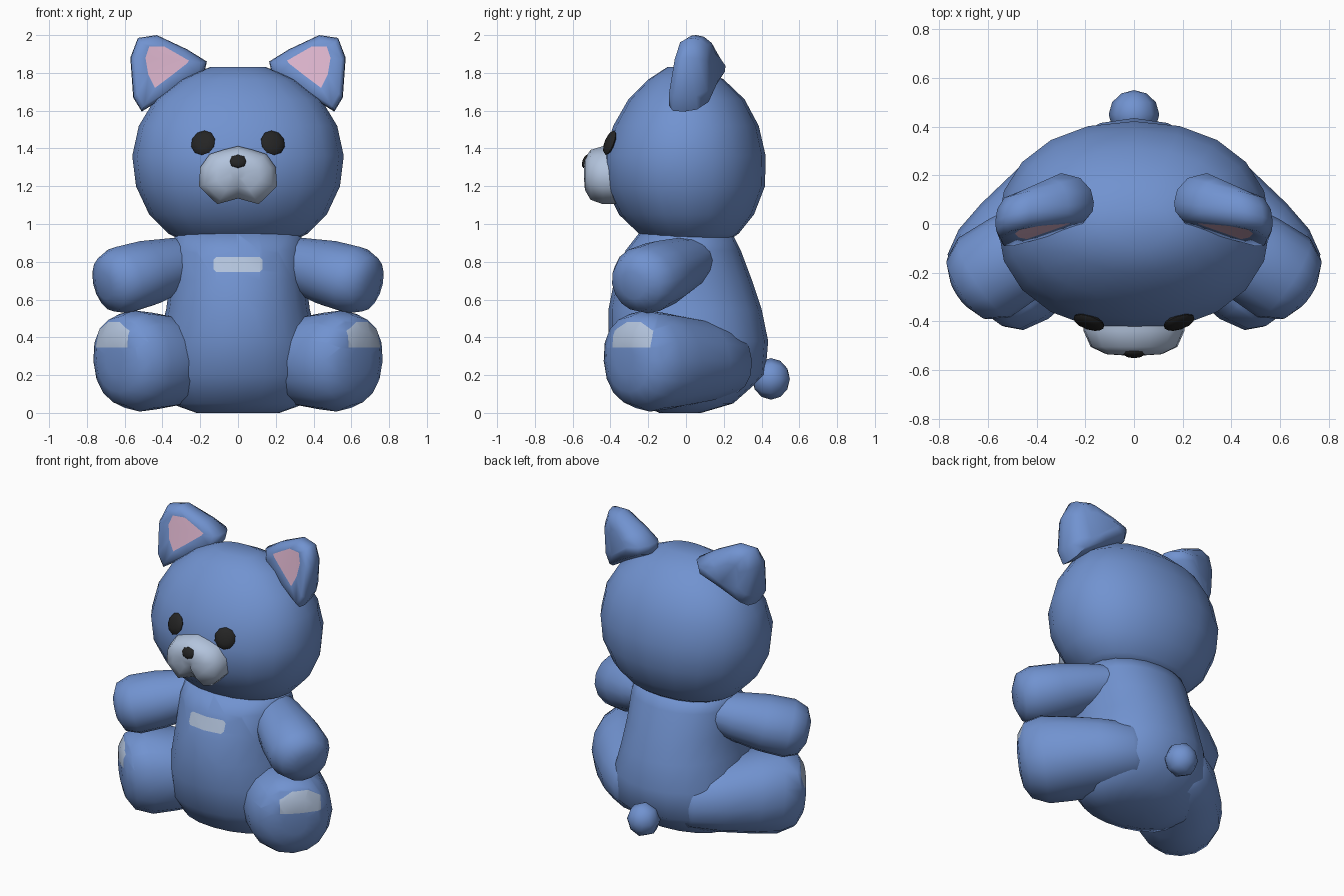
import bpy, bmesh, math
from mathutils import Vector, Matrix

if "Cube" in bpy.data.objects:
    bpy.data.objects.remove(bpy.data.objects["Cube"])


def material(name, r, g, b):
    m = bpy.data.materials.new(name)
    m.diffuse_color = (r, g, b, 1)
    m.use_nodes = True
    m.node_tree.nodes["Principled BSDF"].inputs["Base Color"].default_value = m.diffuse_color
    return m


BLUE = material("plush blue", 0.165, 0.29, 0.63)
PALE = material("pale grey blue", 0.45, 0.55, 0.72)
PINK = material("ear pink", 0.72, 0.46, 0.61)
BLACK = material("black", 0.018, 0.018, 0.018)


def finish(name, bm, mats, mirror=False, angle=75):
    bmesh.ops.recalc_face_normals(bm, faces=bm.faces)
    me = bpy.data.meshes.new(name)
    for f in bm.faces:
        f.smooth = True
    bm.to_mesh(me)
    bm.free()
    me.set_sharp_from_angle(angle=math.radians(angle))
    for m in mats:
        me.materials.append(m)
    ob = bpy.data.objects.new(name, me)
    bpy.context.collection.objects.link(ob)
    if mirror:
        ob.modifiers.new("mirror", 'MIRROR')
    return ob


def loft(rings):
    """Skin closed rings of equal length; returns bmesh and the two cap faces."""
    bm = bmesh.new()
    vs = [[bm.verts.new(p) for p in ring] for ring in rings]
    n = len(vs[0])
    for a, b in zip(vs, vs[1:]):
        for i in range(n):
            bm.faces.new((a[i], a[(i + 1) % n], b[(i + 1) % n], b[i]))
    caps = bm.faces.new(vs[0]), bm.faces.new(vs[-1])
    bmesh.ops.recalc_face_normals(bm, faces=bm.faces)
    return bm, caps


def unit_ring(n, power=2.0):
    pts = []
    for i in range(n):
        a = 2 * math.pi * i / n
        c, s = math.cos(a), math.sin(a)
        pts.append((math.copysign(abs(c) ** (2 / power), c),
                    math.copysign(abs(s) ** (2 / power), s)))
    return pts


def stack(rows, power=2.0, n=20):
    """Rows of (z, half width, front y, back y)."""
    return loft([[(rx * u, (yf + yb) / 2 + (yb - yf) / 2 * v, z)
                  for u, v in unit_ring(n, power)] for z, rx, yf, yb in rows])[0]


def limb(start, axis, rows, power=2.0, tilt=0.0, n=16):
    """Rows of (distance along axis, half width, half height)."""
    start, axis = Vector(start), Vector(axis).normalized()
    side = Vector((-axis.y, axis.x, 0)).normalized()
    up = axis.cross(side)
    return loft([[start + axis * (t + tilt * h * v) + side * w * u + up * h * v
                  for u, v in unit_ring(n, power)] for t, w, h in rows])[0]


def paint(bm, centre, facing, outline, index, reach):
    """Cut a convex outline into the nearby faces that look along 'facing', and colour it."""
    d = Vector(facing).normalized()
    u = Vector((-d.y, d.x, 0)).normalized()
    w = Vector((0, 0, 1))
    c = Vector(centre)
    pts = [c + u * x + w * z for x, z in outline]
    faces = [f for f in bm.faces if f.normal.dot(d) > 0.05
             and (f.calc_center_median() - c).length < reach]
    for p, q in zip(pts, pts[1:] + pts[:1]):
        no = (q - p).cross(d).normalized()
        if (c - p).dot(no) > 0:
            no = -no
        geom = list({v for f in faces for v in f.verts}) + \
            list({e for f in faces for e in f.edges}) + faces
        r = bmesh.ops.bisect_plane(bm, geom=geom, plane_co=p, plane_no=no, dist=1e-5)
        faces = [f for f in r["geom"] if isinstance(f, bmesh.types.BMFace)
                 and (f.calc_center_median() - p).dot(no) < 0]
    for f in faces:
        f.material_index = index


# Head
head = stack([(0.915, .30, -.19, .23), (0.95, .37, -.25, .28), (1.05, .47, -.355, .36),
              (1.2, .54, -.43, .418), (1.36, .56, -.438, .422), (1.52, .525, -.385, .385),
              (1.66, .44, -.305, .31), (1.765, .30, -.2, .2), (1.83, .15, -.1, .08)], 2.15)
finish("head", head, [BLUE])

# Body with chest patch
body = stack([(0.0, .22, -.14, .08), (0.05, .36, -.26, .25), (0.2, .43, -.37, .42),
              (0.38, .42, -.41, .435), (0.55, .38, -.41, .40), (0.70, .36, -.38, .35),
              (0.86, .355, -.32, .29), (0.95, .33, -.25, .245)], 2.1)
paint(body, (0, -.36, .785), (0, -1, 0),
      [(-.13, -.025), (-.115, -.04), (.115, -.04), (.13, -.025),
       (.13, .025), (.115, .04), (-.115, .04), (-.13, .025)], 1, .22)
finish("body", body, [BLUE, PALE])

# Arms
arm = limb((.16, .08, .83), (.5, -.33, -.14),
           [(0, .11, .10), (.2, .16, .145), (.4, .19, .175), (.56, .195, .18),
            (.645, .15, .15), (.68, .075, .075)])
finish("arm", arm, [BLUE], True)

# Legs with pads on the feet
leg = limb((.14, .19, .275), (1, -1, 0),
           [(-.1, .12, .11), (0, .225, .185), (.2, .265, .225), (.42, .27, .255),
            (.56, .26, .268), (.665, .22, .235), (.71, .155, .165), (.725, .07, .08)], 2.15, .08)
paint(leg, (.67, -.29, .41), (1, -1, 0),
      [(-.13, -.065), (.13, -.065), (.13, .025), (.05, .07), (-.05, .07), (-.13, .025)], 1, .21)
finish("leg", leg, [BLUE, PALE], True)

# Ears: rounded back, rim and pink inner face
outline = [(.18, 1.79), (.165, 1.86), (.27, 1.925), (.43, 2.0), (.53, 1.985), (.57, 1.88),
           (.555, 1.67), (.51, 1.595), (.34, 1.70)]
inner = [(.27, 1.85), (.26, 1.865), (.32, 1.90), (.39, 1.94), (.47, 1.94), (.49, 1.88),
         (.475, 1.79), (.44, 1.72), (.36, 1.78)]


def ear_ring(pts, depth, scale=1.0, lean=.2):
    cx, cz = .41, 1.82
    return [(cx + (x - cx) * scale, max(depth - .2 * (x - cx) + lean * (z - cz), -.09),
             cz + (z - cz) * scale) for x, z in pts]


ear, caps = loft([ear_ring(inner, -.036), ear_ring(outline, -.04, .86),
                  ear_ring(outline, -.005, .98), ear_ring(outline, .035, 1.0, .12),
                  ear_ring(outline, .09, .95, .05), ear_ring(outline, .14, .77, 0),
                  ear_ring(outline, .16, .45, 0)])
caps[0].material_index = 1
finish("ear", ear, [BLUE, PINK], True)

# Muzzle: two cheeks with a groove below the nose
half = [(.07, 1.395), (.15, 1.37), (.20, 1.30), (.207, 1.20), (.11, 1.105)]
shape = [(0, 1.412)] + half + [(0, 1.135)] + [(-x, z) for x, z in reversed(half)]
rings = []
for y, s in [(-.36, 1), (-.44, 1), (-.505, .86), (-.535, .55), (-.54, .2)]:
    rings.append([(x * s, y + (.03 if x == 0 and z < 1.2 and s < 1 else 0),
                   1.27 + (z - 1.27) * s) for x, z in shape])
finish("muzzle", loft(rings)[0], [PALE])


def blob(name, centre, size, facing, mat, segs, rings, mirror=False):
    bm = bmesh.new()
    rot = Vector(facing).to_track_quat('Z', 'Y').to_matrix().to_4x4()
    bmesh.ops.create_uvsphere(bm, u_segments=segs, v_segments=rings, radius=1,
                              matrix=Matrix.Translation(centre) @ rot @ Matrix.Diagonal((*size, 1)))
    finish(name, bm, [mat], mirror)


# Eyes, nose and tail
blob("eye", (.185, -.403, 1.43), (.067, .069, .022), (.3, -.9, .35), BLACK, 10, 6, True)
blob("nose", (0, -.53, 1.332), (.048, .038, .018), (0, -1, .35), BLACK, 8, 6)
blob("tail", (0, .45, .18), (.104, .11, .1), (0, 1, 0), BLUE, 8, 6)
